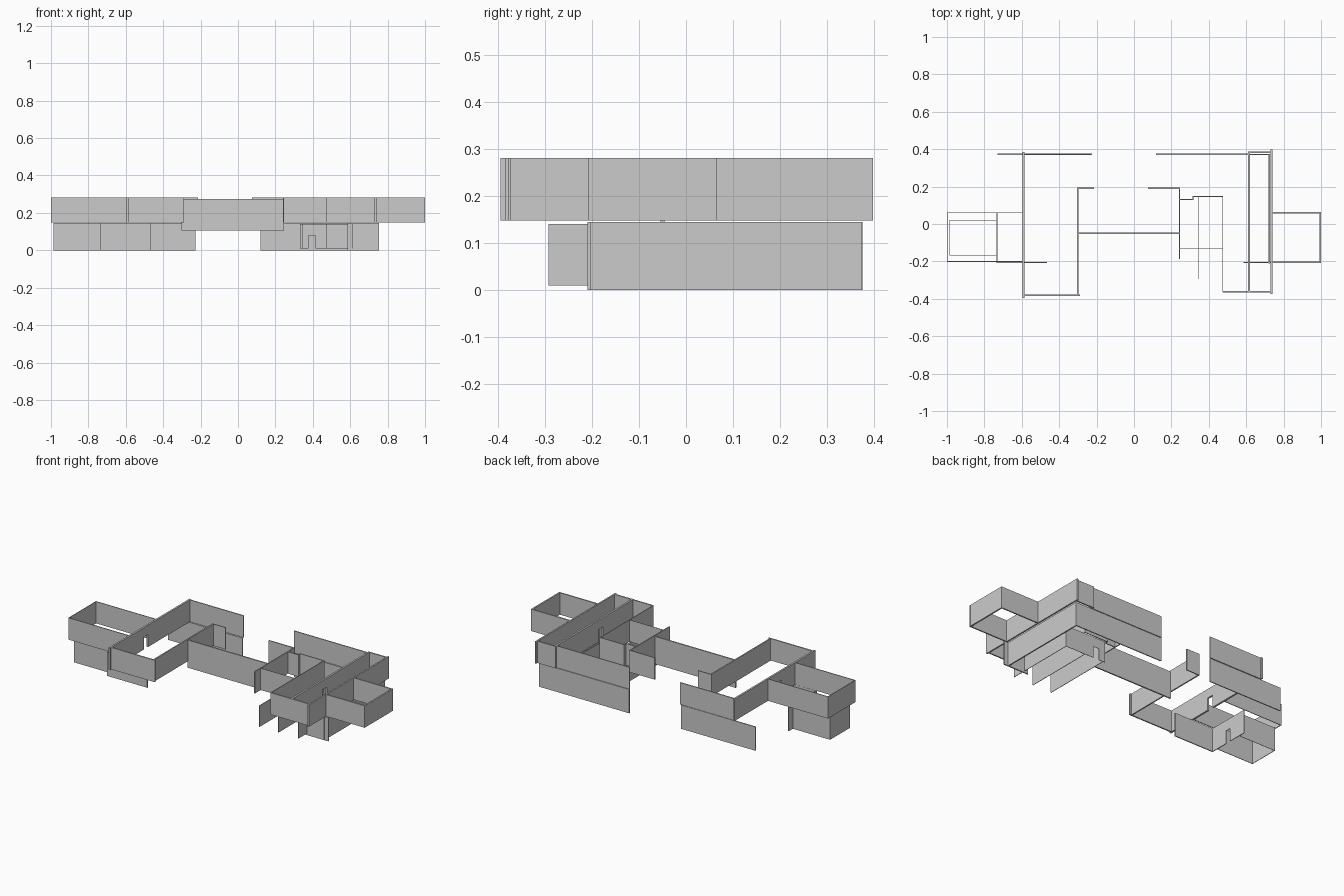
import bpy, bmesh

if "Cube" in bpy.data.objects:
    bpy.data.objects.remove(bpy.data.objects["Cube"])

UP = (0.148, 0.281)    # upper storey heights
LOW = (0.0, 0.145)     # lower storey heights
THIN = (0.01, 0.14)    # lower partitions


def add_box(bm, x0, x1, y0, y1, z0, z1):
    r = bmesh.ops.create_cube(bm, size=1)
    for v in r["verts"]:
        v.co = ((x0 + x1) / 2 + v.co.x * (x1 - x0),
                (y0 + y1) / 2 + v.co.y * (y1 - y0),
                (z0 + z1) / 2 + v.co.z * (z1 - z0))


def wall(name, axis, pos, a, b, z, t=0.01, door=None):
    """Wall along 'x' or 'y' at pos, from a to b; door = (start, end, top)."""
    spans = [(a, b, z[0], z[1])]
    if door:
        d0, d1, top = door
        spans = [(a, d0, z[0], z[1]), (d1, b, z[0], z[1]), (d0, d1, top, z[1])]
    bm = bmesh.new()
    for s, e, z0, z1 in spans:
        if axis == 'x':
            add_box(bm, s, e, pos - t / 2, pos + t / 2, z0, z1)
        else:
            add_box(bm, pos - t / 2, pos + t / 2, s, e, z0, z1)
    me = bpy.data.meshes.new(name)
    bm.to_mesh(me)
    bm.free()
    bpy.context.collection.objects.link(bpy.data.objects.new(name, me))


# Left wing, upper storey
wall("left_end_wall", 'y', -0.998, -0.203, 0.062, UP, 0.004)
wall("left_room_back", 'x', 0.06, -1.0, -0.59, UP, 0.004)
wall("left_room_front", 'x', -0.201, -1.0, -0.59, UP, 0.005)
wall("left_long_wall", 'y', -0.59, -0.395, 0.385, UP, 0.011, (-0.07, -0.03, 0.225))
wall("left_wing_back", 'x', 0.375, -0.59, -0.225, UP, 0.006)
wall("left_wing_front", 'x', -0.382, -0.59, -0.29, UP, 0.008)
wall("left_court_wall", 'y', -0.302, -0.385, 0.194, UP, 0.008)
wall("left_court_return", 'x', 0.191, -0.302, -0.215, UP, 0.006)

# Left wing, lower storey
wall("left_lower_end", 'y', -0.985, -0.168, 0.022, LOW, 0.003)
wall("left_lower_back", 'x', 0.021, -0.985, -0.735, LOW, 0.002)
wall("left_lower_front", 'x', -0.167, -0.985, -0.735, LOW, 0.003)
wall("left_lower_door_wall", 'y', -0.733, -0.207, 0.062, LOW, 0.004, (-0.088, -0.055, 0.08))
wall("left_lower_terrace_wall", 'x', -0.206, -0.735, -0.465, LOW, 0.006)
wall("left_lower_long_back", 'x', 0.373, -0.73, -0.228, LOW, 0.006)

# Linking wall between the wings
wall("centre_wall", 'x', -0.05, -0.302, 0.245, (0.107, 0.275), 0.008)

# Right wing, upper storey
wall("right_court_wall", 'y', 0.244, -0.188, 0.194, UP, 0.006)
wall("right_court_return", 'x', 0.191, 0.075, 0.245, UP, 0.006)
wall("hall_step_a", 'x', 0.13, 0.244, 0.317, UP, 0.005)
wall("hall_step_b", 'y', 0.315, 0.13, 0.15, UP, 0.004)
wall("hall_back", 'x', 0.148, 0.315, 0.477, UP, 0.005)
wall("hall_partition", 'x', -0.133, 0.244, 0.475, UP, 0.002)
wall("right_inner_wall", 'y', 0.475, -0.363, 0.15, UP, 0.004)
wall("right_wing_front", 'x', -0.361, 0.475, 0.74, UP, 0.008)
wall("right_long_wall", 'y', 0.614, -0.367, 0.387, UP, 0.011, (-0.07, -0.03, 0.225))
wall("right_corner_back", 'x', 0.383, 0.614, 0.735, UP, 0.008)
wall("right_wing_back", 'x', 0.373, 0.118, 0.614, UP, 0.006)
wall("right_outer_wall", 'y', 0.735, -0.375, 0.398, UP, 0.009)
wall("right_room_back", 'x', 0.061, 0.735, 1.0, UP, 0.008)
wall("right_room_front", 'x', -0.205, 0.735, 1.0, UP, 0.008)
wall("right_end_wall", 'y', 0.995, -0.209, 0.065, UP, 0.009)

# Right wing, lower storey
wall("right_lower_back", 'x', 0.372, 0.12, 0.728, LOW, 0.006)
wall("right_lower_outer", 'y', 0.724, -0.21, 0.37, LOW, 0.008)
wall("right_lower_front", 'x', -0.206, 0.585, 0.755, LOW, 0.007)
wall("right_lower_door_wall", 'x', 0.15, 0.332, 0.612, THIN, 0.002, (0.378, 0.414, 0.08))
for i, x in enumerate((0.347, 0.475, 0.61)):
    wall(f"right_lower_partition_{i + 1}", 'y', x, -0.293, 0.15, THIN, 0.003)
